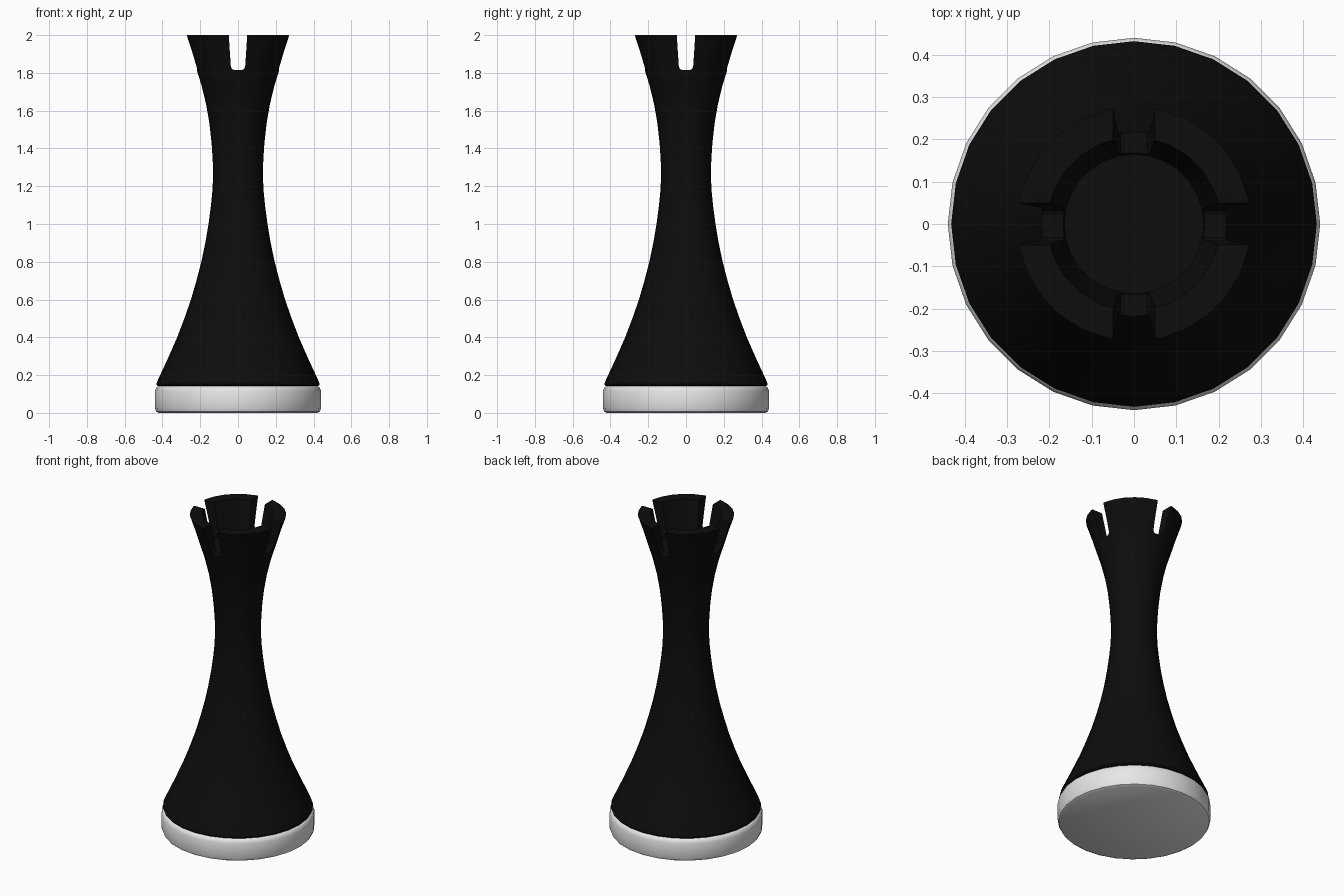
import bpy, bmesh, math

if "Cube" in bpy.data.objects:
    bpy.data.objects.remove(bpy.data.objects["Cube"])

SIDES = 28


def material(name, c):
    m = bpy.data.materials.new(name)
    m.diffuse_color = (c, c, c, 1)
    m.use_nodes = True
    m.node_tree.nodes["Principled BSDF"].inputs["Base Color"].default_value = m.diffuse_color
    return m


def make_object(name, bm, mat=None):
    bmesh.ops.recalc_face_normals(bm, faces=bm.faces)
    me = bpy.data.meshes.new(name)
    bm.to_mesh(me)
    bm.free()
    ob = bpy.data.objects.new(name, me)
    bpy.context.collection.objects.link(ob)
    if mat:
        me.materials.append(mat)
    return ob


def lathe(name, profile, mat):
    """Closed solid of revolution from (radius, height) points."""
    bm = bmesh.new()
    rings = []
    for r, z in profile:
        rings.append([bm.verts.new((r * math.cos(math.tau * i / SIDES),
                                    r * math.sin(math.tau * i / SIDES), z))
                      for i in range(SIDES)])
    for a, b in zip(rings, rings[1:]):
        for i in range(SIDES):
            j = (i + 1) % SIDES
            bm.faces.new((a[i], a[j], b[j], b[i]))
    bm.faces.new(rings[0])
    bm.faces.new(rings[-1])
    return make_object(name, bm, mat)


def smooth(ob, angle):
    bpy.ops.object.select_all(action='DESELECT')
    ob.select_set(True)
    bpy.context.view_layer.objects.active = ob
    bpy.ops.object.shade_smooth_by_angle(angle=math.radians(angle))


black = material("black lacquer", 0.004)
white = material("off white", 0.8)

# Pale rounded disc at the foot
base = lathe("base", [(0.42, 0), (0.433, 0.007), (0.44, 0.025), (0.44, 0.115),
                      (0.433, 0.133), (0.42, 0.142)], white)
smooth(base, 40)

# Waisted body with a shallow cup in the top
body = lathe("tower_body", [
    (0.415, 0.14), (0.428, 0.144), (0.432, 0.153), (0.427, 0.168),
    (0.375, 0.28), (0.322, 0.40), (0.284, 0.50), (0.249, 0.60), (0.220, 0.70),
    (0.194, 0.80), (0.173, 0.90), (0.156, 1.00), (0.143, 1.10), (0.135, 1.18),
    (0.132, 1.26), (0.134, 1.34), (0.140, 1.43), (0.151, 1.53), (0.168, 1.63),
    (0.192, 1.73), (0.220, 1.82), (0.247, 1.91), (0.277, 2.0),
    (0.205, 2.0), (0.165, 1.80)], black)


# Two crossing tapered slots with rounded bottoms cut the battlements
def slot_cutter(name, turn):
    right = [(0.022, 1.816), (0.032, 1.821), (0.038, 1.834), (0.049, 2.0), (0.052, 2.05)]
    outline = right + [(-x, z) for x, z in reversed(right)]
    bm = bmesh.new()
    ends = [[bm.verts.new((x, y, z)) for x, z in outline] for y in (-0.5, 0.5)]
    n = len(outline)
    for i in range(n):
        j = (i + 1) % n
        bm.faces.new((ends[0][i], ends[0][j], ends[1][j], ends[1][i]))
    bm.faces.new(ends[0])
    bm.faces.new(ends[1])
    ob = make_object(name, bm)
    ob.rotation_euler.z = turn
    ob.hide_render = True
    ob.hide_set(True)
    return ob


for k, turn in enumerate((0, math.pi / 2)):
    cut = body.modifiers.new("slot", 'BOOLEAN')
    cut.operation = 'DIFFERENCE'
    cut.solver = 'EXACT'
    cut.object = slot_cutter("slot_cutter_%d" % k, turn)

# Soften the battlement edges
bevel = body.modifiers.new("soft edges", 'BEVEL')
bevel.width = 0.012
bevel.segments = 2
bevel.limit_method = 'ANGLE'
bevel.angle_limit = math.radians(50)
smooth(body, 40)
